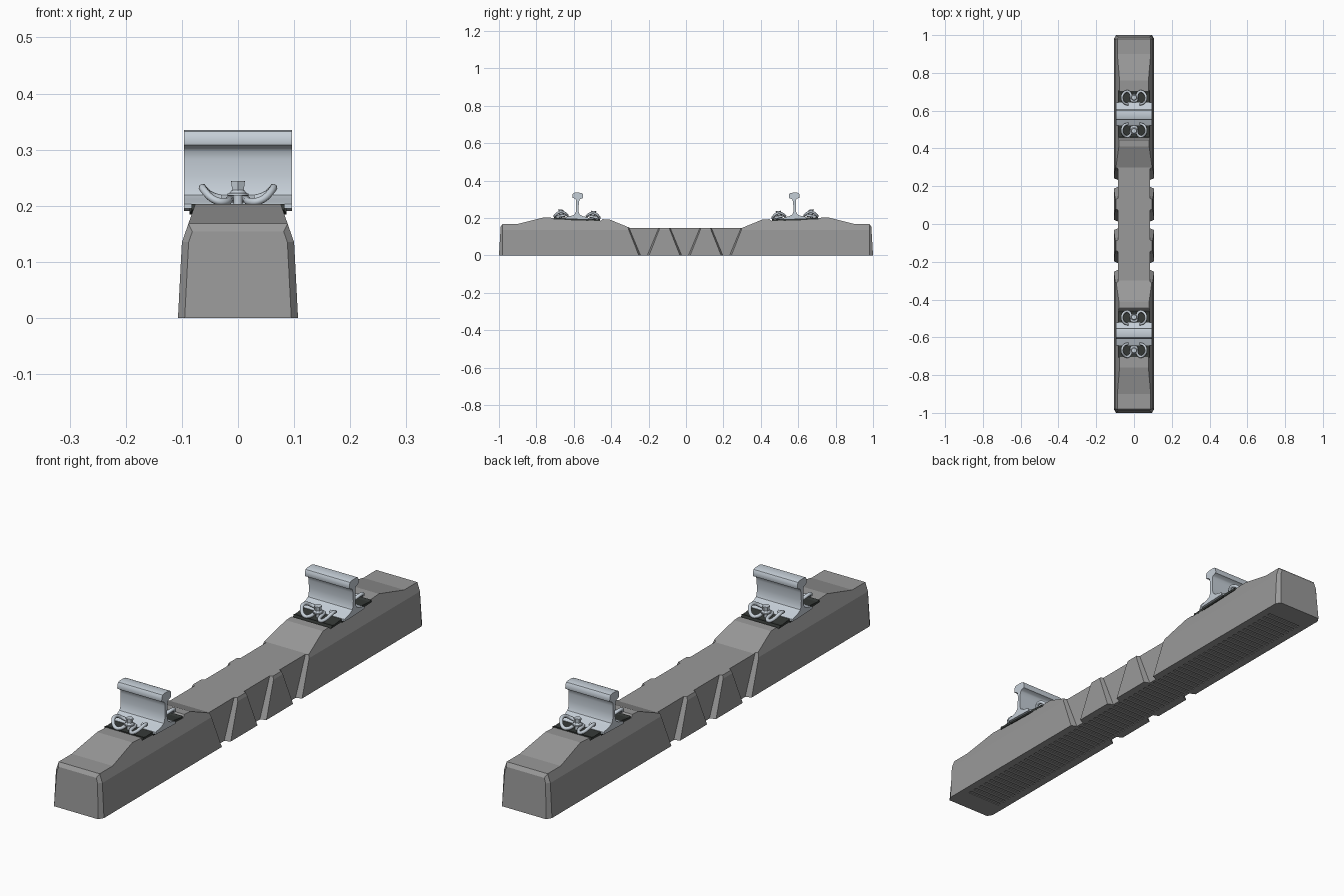
import bpy, bmesh, math
from mathutils import Matrix, Vector

if "Cube" in bpy.data.objects:
    bpy.data.objects.remove(bpy.data.objects["Cube"])


def material(name, color, metallic=0.0):
    m = bpy.data.materials.new(name)
    m.use_nodes = True
    m.diffuse_color = (*color, 1)
    m.node_tree.nodes["Principled BSDF"].inputs["Base Color"].default_value = (*color, 1)
    return m


CONCRETE = material("concrete grey", (0.32, 0.32, 0.32))
STEEL = material("rail steel", (0.56, 0.62, 0.68))
RUBBER = material("dark rubber", (0.035, 0.04, 0.037))


def finish(name, bm, mat, matrix=Matrix(), smooth=False):
    bmesh.ops.recalc_face_normals(bm, faces=bm.faces)
    mesh = bpy.data.meshes.new(name)
    bm.to_mesh(mesh)
    bm.free()
    obj = bpy.data.objects.new(name, mesh)
    bpy.context.collection.objects.link(obj)
    obj.matrix_world = matrix
    if mat:
        mesh.materials.append(mat)
    if smooth:
        select(obj)
        bpy.ops.object.shade_smooth_by_angle(angle=math.radians(35))
    return obj


def select(obj):
    bpy.ops.object.select_all(action='DESELECT')
    obj.select_set(True)
    bpy.context.view_layer.objects.active = obj


def loft(bm, rings):
    """Skin a row of equal rings and cap both ends."""
    rows = [[bm.verts.new(p) for p in ring] for ring in rings]
    n = len(rows[0])
    for a, b in zip(rows, rows[1:]):
        for i in range(n):
            j = (i + 1) % n
            bm.faces.new((a[i], a[j], b[j], b[i]))
    bm.faces.new(rows[0])
    bm.faces.new(rows[-1])


def box(bm, center, size):
    m = Matrix.Translation(center) @ Matrix.Diagonal((*size, 1))
    bmesh.ops.create_cube(bm, size=1, matrix=m)


def cylinder(bm, sides, r1, r2, z0, z1, y):
    bmesh.ops.create_cone(bm, cap_ends=True, segments=sides, radius1=r1, radius2=r2,
                          depth=z1 - z0, matrix=Matrix.Translation((0, y, (z0 + z1) / 2)))


# Concrete sleeper: cross sections lofted along its length
def section(y, top, inset=0.0, slant=0.0):
    shoulder = min(0.135, top - 0.01)
    crest = 0.1 - (top - 0.135) * 0.35
    half = [(0.107 - inset, 0), (0.1 - inset, shoulder), (crest - inset, top)]
    pts = half + [(-x, z) for x, z in reversed(half)]
    return [(x, y * (1 - slant * z), z) for x, z in pts]


heights = [(0.98, 0.168), (0.9, 0.168), (0.76, 0.203), (0.705, 0.2), (0.695, 0.192),
           (0.455, 0.184), (0.445, 0.193), (0.41, 0.192), (0.3, 0.147)]
half = [section(1, 0.154, 0.012, 0.06)] + [section(y, z) for y, z in heights]
bm = bmesh.new()
loft(bm, half + [[(x, -y, z) for x, y, z in ring] for ring in reversed(half)])
sleeper = finish("sleeper", bm, CONCRETE)

# Side recesses in the waist and fine grooves under the base
bm = bmesh.new()
for side in (-1, 1):
    for c in (-0.225, -0.005, 0.215):
        rings = []
        for x, extra in ((0.085, 0), (0.12, 0.015)):
            t, b = 0.085 + extra, 0.014 + extra
            rings.append([(side * x, c - b, -0.01), (side * x, c + b, -0.01),
                          (side * x, c + t, 0.16), (side * x, c - t, 0.16)])
        loft(bm, rings)
for i in range(61):
    box(bm, (0, (i - 30) * 0.03, 0), (0.15, 0.014, 0.006))
cutter = finish("recess_cutter", bm, None)
cutter.hide_render = True
mod = sleeper.modifiers.new("recesses", 'BOOLEAN')
mod.operation = 'DIFFERENCE'
mod.solver = 'EXACT'
mod.object = cutter
select(sleeper)
bpy.ops.object.modifier_apply(modifier=mod.name)
bpy.data.objects.remove(cutter)

# Rail half profile (across, up), from foot to head
RAIL = [(0.061, 0), (0.061, 0.008), (0.056, 0.011), (0.028, 0.018), (0.013, 0.026),
        (0.008, 0.038), (0.0065, 0.06), (0.007, 0.09), (0.01, 0.104), (0.014, 0.109),
        (0.028, 0.114), (0.0295, 0.118), (0.028, 0.132), (0.024, 0.139), (0.014, 0.142)]


def rail(name, frame):
    outline = RAIL + [(-y, z) for y, z in reversed(RAIL)]
    bm = bmesh.new()
    loft(bm, [[(x, y, z + 0.005) for y, z in outline] for x in (-0.096, 0.096)])
    finish(name, bm, STEEL, frame, True)


# Bent spring clip: one half of the path, mirrored
CLIP = [(0.0, 0.068, 0.022), (0.014, 0.069, 0.022), (0.016, 0.085, 0.02),
        (0.017, 0.108, 0.016), (0.032, 0.122, 0.014), (0.05, 0.117, 0.022),
        (0.064, 0.098, 0.041), (0.063, 0.074, 0.042), (0.05, 0.054, 0.027),
        (0.03, 0.052, 0.023)]


def clip(name, frame):
    pts = [(-x, -y, z) for x, y, z in reversed(CLIP[1:])] + [(x, -y, z) for x, y, z in CLIP]
    curve = bpy.data.curves.new(name, 'CURVE')
    curve.dimensions = '3D'
    curve.bevel_depth = 0.0068
    curve.bevel_resolution = 2
    curve.use_fill_caps = True
    spline = curve.splines.new('NURBS')
    spline.points.add(len(pts) - 1)
    for p, co in zip(spline.points, pts):
        p.co = (*co, 1)
    spline.order_u = 3
    spline.use_endpoint_u = True
    spline.resolution_u = 4
    curve.materials.append(STEEL)
    obj = bpy.data.objects.new(name, curve)
    bpy.context.collection.objects.link(obj)
    obj.matrix_world = frame
    select(obj)
    bpy.ops.object.convert(target='MESH')
    bpy.ops.object.shade_smooth_by_angle(angle=math.radians(50))


def fastener(name, frame):
    clip(name + "_spring_clip", frame)
    # Guide plate with a raised rear ridge
    bm = bmesh.new()
    prof = [(0.062, 0), (0.125, 0), (0.121, 0.011), (0.108, 0.008), (0.062, 0.012)]
    loft(bm, [[(x, -y, z) for y, z in prof] for x in (-0.083, 0.083)])
    finish(name + "_guide_plate", bm, RUBBER, frame)
    # Sleeper screw: shank, washer, collar and tapered square head
    bm = bmesh.new()
    cylinder(bm, 12, 0.008, 0.008, 0.0, 0.03, -0.088)
    cylinder(bm, 20, 0.019, 0.019, 0.027, 0.031, -0.088)
    cylinder(bm, 20, 0.016, 0.011, 0.031, 0.037, -0.088)
    cylinder(bm, 6, 0.012, 0.014, 0.036, 0.053, -0.088)
    finish(name + "_screw", bm, STEEL, frame, True)


# Two inward-leaning rail seats, each with a rail and a pair of fasteners
for end, turn in (("front", 0), ("back", math.pi)):
    seat = (Matrix.Rotation(turn, 4, 'Z') @ Matrix.Translation((0, -0.583, 0.188))
            @ Matrix.Rotation(-0.034, 4, 'X'))
    rail(end + "_rail", seat)
    bm = bmesh.new()
    box(bm, (0, 0, 0.002), (0.172, 0.122, 0.007))
    finish(end + "_rail_pad", bm, RUBBER, seat)
    for where, flip in (("outer", 0), ("inner", math.pi)):
        fastener(end + "_" + where, seat @ Matrix.Rotation(flip, 4, 'Z'))
